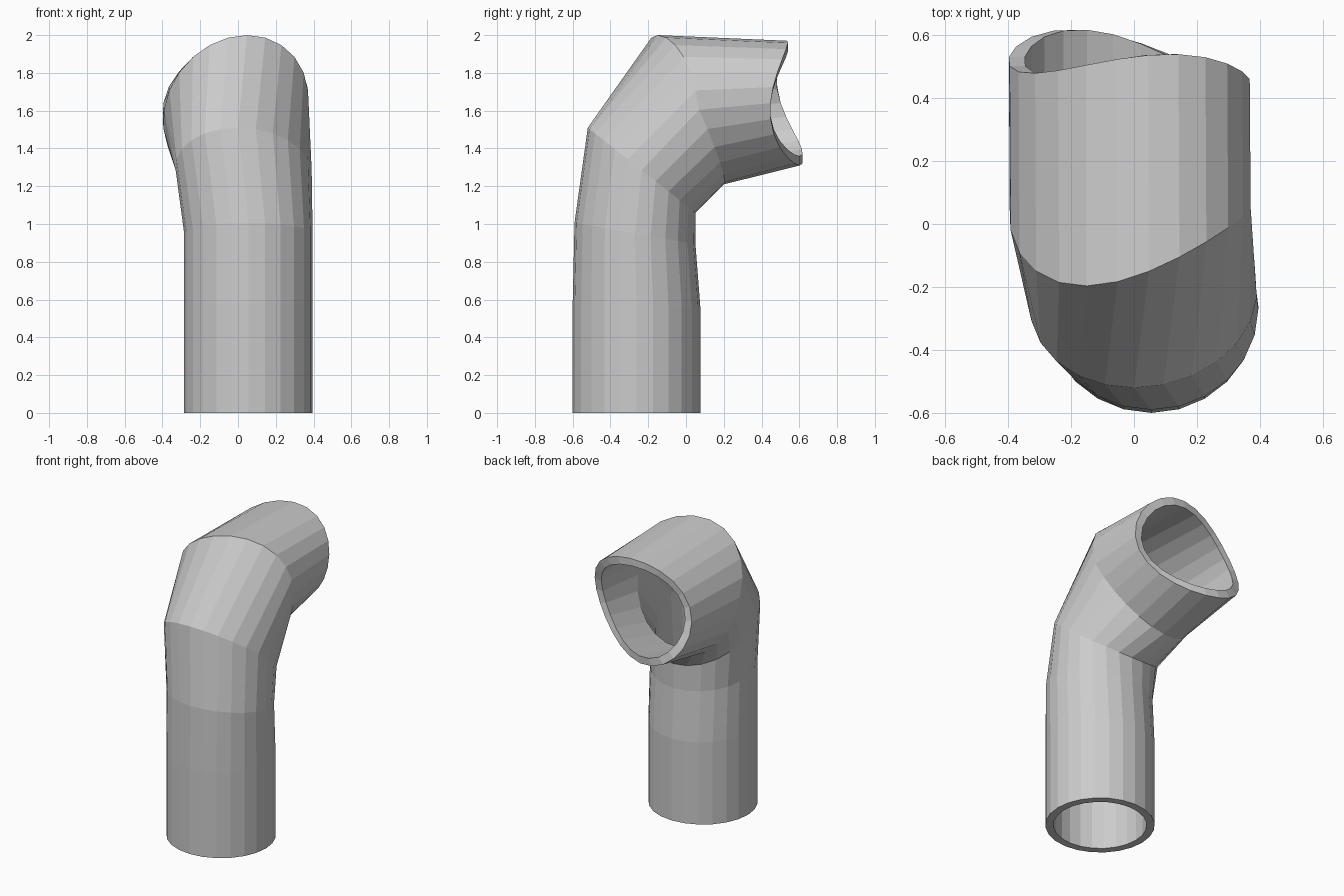
import bpy, bmesh
from math import sin, cos, pi
from mathutils import Vector

if "Cube" in bpy.data.objects:
    bpy.data.objects.remove(bpy.data.objects["Cube"])

SIDES = 24
WALL = 0.05

# Pipe sections: centre, sideways radius vector, front/top radius vector
SECTIONS = [
    ((0.055, -0.262, 0.0), (0.34, 0, 0), (0, -0.338, 0)),
    ((0.055, -0.262, 0.57), (0.34, 0, 0), (0, -0.338, 0.01)),
    ((0.055, -0.27, 0.95), (0.34, 0, 0), (0, -0.32, 0.057)),
    ((0.03, -0.235, 1.285), (0.36, 0, 0), (-0.03, -0.285, 0.225)),
    ((-0.012, 0.025, 1.605), (0.38, 0.045, 0), (0.06, -0.175, 0.395)),
    ((-0.015, 0.522, 1.64), (0.38, 0, 0), (0.06, 0, 0.33)),
]


def section_offset(index, a):
    """Shift along the outlet: twisted last joint and saddle-cut mouth."""
    if index == 4:
        return 0.055 * sin(2 * a) if a < pi else 0
    if index == 5:
        return (-0.0475 * cos(2 * a) + 0.03 * sin(2 * a)
                - 0.027 * cos(a) - 0.033 * sin(a))
    return 0


def ring(bm, index, inset):
    c, u, v = (Vector(p) for p in SECTIONS[index])
    u = u * (1 - inset / u.length)
    v = v * (1 - inset / v.length)
    verts = []
    for i in range(SIDES):
        a = 2 * pi * i / SIDES
        p = c + u * cos(a) + v * sin(a)
        p.y += section_offset(index, a)
        verts.append(bm.verts.new(p))
    return verts


# Bent pipe: up the outside, over the rim, down the inside, closed at the foot
bm = bmesh.new()
n = len(SECTIONS)
loops = [ring(bm, i, 0) for i in range(n)]
loops += [ring(bm, i, WALL) for i in reversed(range(n))]
for k, lower in enumerate(loops):
    upper = loops[(k + 1) % len(loops)]
    for i in range(SIDES):
        j = (i + 1) % SIDES
        bm.faces.new((lower[i], lower[j], upper[j], upper[i]))
bmesh.ops.recalc_face_normals(bm, faces=bm.faces[:])

mesh = bpy.data.meshes.new("bent_pipe")
bm.to_mesh(mesh)
bm.free()
pipe = bpy.data.objects.new("bent_pipe", mesh)
bpy.context.collection.objects.link(pipe)
